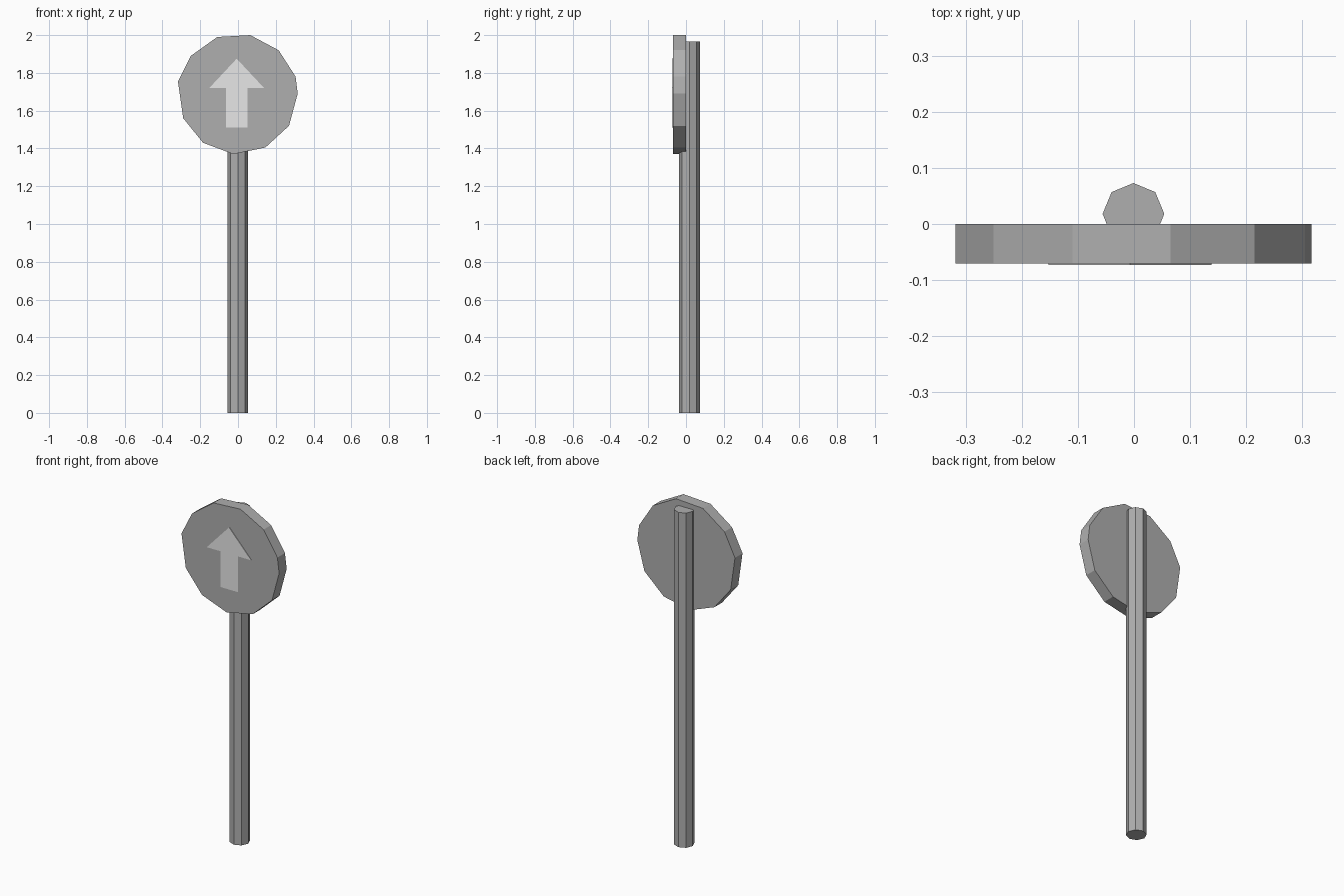
import bpy
import bmesh
from math import cos, sin, pi
from mathutils import Vector

cube = bpy.data.objects.get("Cube")
if cube:
    bpy.data.objects.remove(cube, do_unlink=True)


def make_material(name, value):
    mat = bpy.data.materials.new(name)
    mat.use_nodes = True
    color = (value, value, value, 1)
    mat.diffuse_color = color
    mat.node_tree.nodes["Principled BSDF"].inputs["Base Color"].default_value = color
    return mat


def make_prism(name, outline, offset, mat):
    """Extrude a closed outline of 3D points along offset."""
    bm = bmesh.new()
    face = bm.faces.new([bm.verts.new(p) for p in outline])
    extruded = bmesh.ops.extrude_face_region(bm, geom=[face], use_keep_orig=True)
    moved = [v for v in extruded["geom"] if isinstance(v, bmesh.types.BMVert)]
    bmesh.ops.translate(bm, verts=moved, vec=Vector(offset))
    bmesh.ops.recalc_face_normals(bm, faces=bm.faces)
    mesh = bpy.data.meshes.new(name)
    bm.to_mesh(mesh)
    bm.free()
    mesh.materials.append(mat)
    obj = bpy.data.objects.new(name, mesh)
    bpy.context.collection.objects.link(obj)
    return obj


gray = make_material("sign gray", 0.43)
pale = make_material("arrow pale gray", 0.88)

# Octagonal pole
pole = [(-0.001 + 0.055 * cos(i * pi / 4), 0.018 + 0.055 * sin(i * pi / 4), 0)
        for i in range(8)]
make_prism("pole", pole, (0, 0, 1.965), gray)

# Slightly irregular round sign plate
rim = [(-0.11, 1.99), (0.065, 2.0), (0.215, 1.92), (0.305, 1.78),
       (0.316, 1.69), (0.27, 1.52), (0.145, 1.405), (-0.025, 1.37),
       (-0.185, 1.43), (-0.29, 1.56), (-0.318, 1.755), (-0.25, 1.89)]
make_prism("sign_plate", [(x, 0, z) for x, z in rim], (0, -0.07, 0), gray)

# Arrow pointing up, a thin plate on the sign's front
arrow = [(0, 1.875), (0.145, 1.72), (0.057, 1.72), (0.057, 1.51),
         (-0.057, 1.51), (-0.057, 1.72), (-0.145, 1.72)]
make_prism("arrow", [(x - 0.007, -0.069, z) for x, z in arrow], (0, -0.004, 0), pale)
